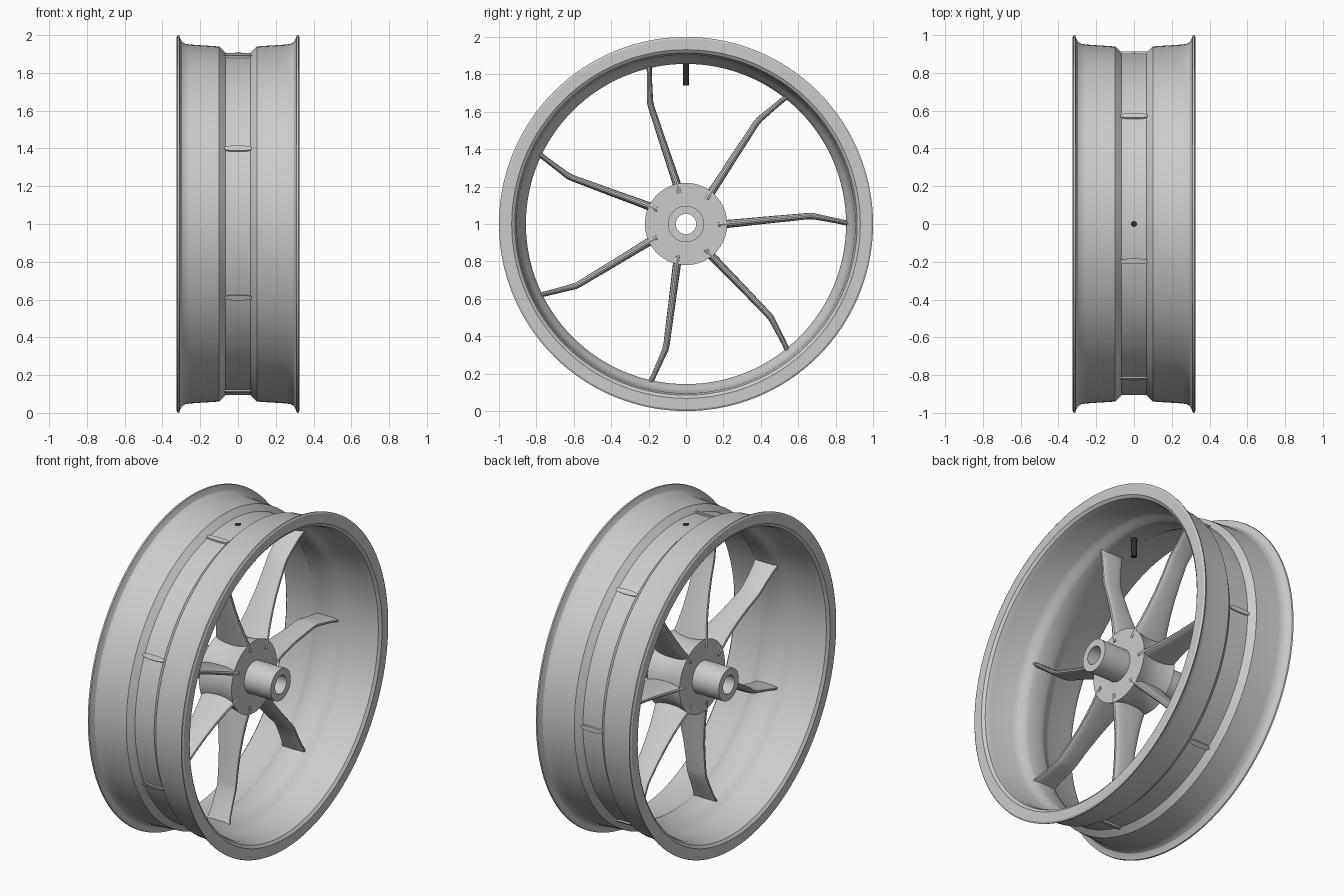
import bpy, bmesh
from math import sin, cos, pi, radians, copysign

if "Cube" in bpy.data.objects:
    bpy.data.objects.remove(bpy.data.objects["Cube"])

AXLE_Z = 1.0
DARK = bpy.data.materials.new("dark_rubber")
DARK.diffuse_color = (0.03, 0.03, 0.03, 1)
DARK.use_nodes = True
DARK.node_tree.nodes["Principled BSDF"].inputs["Base Color"].default_value = DARK.diffuse_color


def finish(name, bm, angle=28):
    bmesh.ops.recalc_face_normals(bm, faces=bm.faces)
    me = bpy.data.meshes.new(name)
    bm.to_mesh(me)
    bm.free()
    ob = bpy.data.objects.new(name, me)
    bpy.context.collection.objects.link(ob)
    bpy.ops.object.select_all(action='DESELECT')
    ob.select_set(True)
    bpy.context.view_layer.objects.active = ob
    bpy.ops.object.shade_smooth_by_angle(angle=radians(angle))
    return ob


def bridge(bm, rings, closed):
    n = len(rings[0])
    for k in range(len(rings) if closed else len(rings) - 1):
        a, b = rings[k], rings[(k + 1) % len(rings)]
        for i in range(n):
            j = (i + 1) % n
            bm.faces.new((a[i], a[j], b[j], b[i]))


def lathe(name, profile, steps):
    """Spin a closed (x, radius) profile around the axle."""
    bm = bmesh.new()
    rings = []
    for k in range(steps):
        t = 2 * pi * k / steps
        rings.append([bm.verts.new((x, r * cos(t), AXLE_Z + r * sin(t))) for x, r in profile])
    bridge(bm, rings, True)
    return finish(name, bm)


def mirrored(half):
    """Extend a right-to-centre half profile to the left side."""
    return half + [(-x, r) for x, r in reversed(half) if x > 0]


# Rim: outer skin with dropped centre and lips, then inner barrel
outer = mirrored([(0.325, 0.99), (0.319, 1.0), (0.311, 0.998), (0.305, 0.98), (0.297, 0.965),
                  (0.28, 0.954), (0.255, 0.95), (0.1, 0.94), (0.065, 0.905)])
inner = mirrored([(0.325, 0.932), (0.312, 0.915), (0.28, 0.905), (0.13, 0.896),
                  (0.10, 0.882), (0.075, 0.864), (0.05, 0.856)])
lathe("rim", outer + inner[::-1], 128)

# Hub: slightly waisted drum with axle tube and bore
hub = mirrored([(0.29, 0.055), (0.29, 0.097), (0.11, 0.097), (0.11, 0.22),
                (0.08, 0.212), (0.04, 0.205), (0.0, 0.203)])
lathe("hub", hub, 64)

# Spokes: kinked blades; stations are radius, offset, half width, half thickness
STATIONS = [(0.17, -0.003, 0.118, 0.022), (0.215, 0.0, 0.113, 0.022), (0.28, 0.006, 0.098, 0.021),
            (0.36, 0.014, 0.084, 0.020), (0.46, 0.024, 0.072, 0.019), (0.56, 0.033, 0.066, 0.018),
            (0.65, 0.042, 0.064, 0.017), (0.68, 0.042, 0.064, 0.017), (0.75, 0.028, 0.066, 0.015),
            (0.82, 0.014, 0.071, 0.014), (0.86, 0.005, 0.078, 0.014), (0.914, -0.006, 0.073, 0.015)]
SIDES = 20
for s in range(7):
    a = 2 * pi * s / 7
    bm = bmesh.new()
    rings = []
    for r, off, w, h in STATIONS:
        ring = []
        for i in range(SIDES):
            t = 2 * pi * i / SIDES
            c, d = cos(t), sin(t)
            x = w * copysign(abs(c) ** 0.75, c)
            v = off + h * copysign(abs(d) ** 0.75, d)
            ring.append(bm.verts.new((x, r * cos(a) - v * sin(a), AXLE_Z + r * sin(a) + v * cos(a))))
        rings.append(ring)
    bridge(bm, rings, False)
    bm.faces.new(rings[0])
    bm.faces.new(rings[-1])
    finish(f"spoke_{s + 1}", bm, 35)

# Valve stem through the top of the rim
bpy.ops.mesh.primitive_cylinder_add(vertices=20, radius=0.016, depth=0.168, location=(0, 0, AXLE_Z + 0.824))
valve = bpy.context.object
valve.name = "valve_stem"
valve.data.materials.append(DARK)
bpy.ops.object.shade_smooth_by_angle(angle=radians(30))
